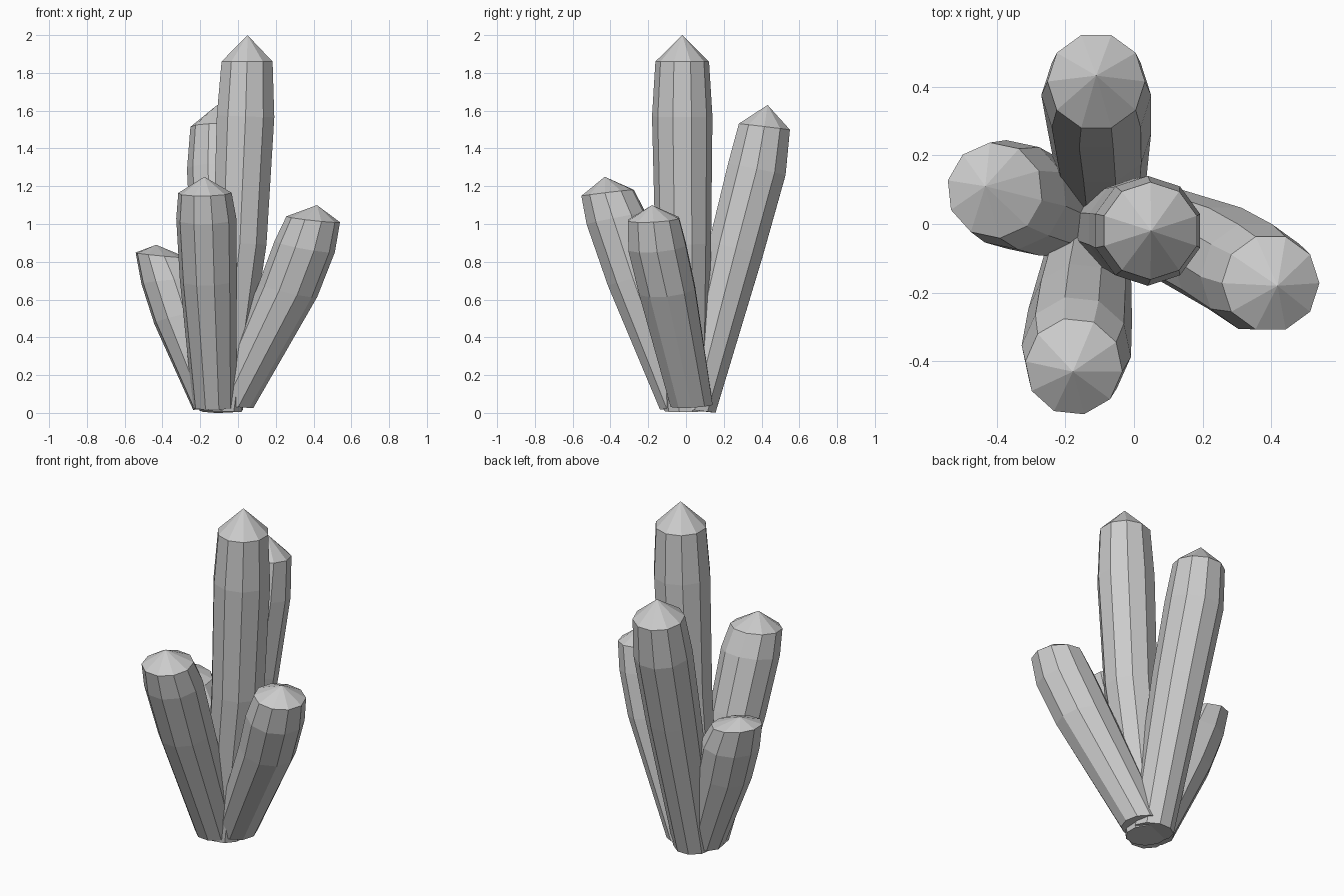
import bpy, bmesh, math

if "Cube" in bpy.data.objects:
    bpy.data.objects.remove(bpy.data.objects["Cube"])

SIDES = 10


def make_stalk(name, rings, apex, phase, drops):
    """Loft ten-sided rings (x, y, z, radius) up to a pointed tip.
    drops = how steeply each ring falls away on the leaning side."""
    bm = bmesh.new()
    lean = math.atan2(apex[1] - rings[0][1], apex[0] - rings[0][0])
    loops = []
    for (x, y, z, r), drop in zip(rings, drops):
        loop = []
        for i in range(SIDES):
            a = math.radians(phase) + 2 * math.pi * i / SIDES
            height = z - drop * r * math.cos(a - lean)
            loop.append(bm.verts.new((x + r * math.cos(a), y + r * math.sin(a), max(height, 0))))
        loops.append(loop)
    tip = bm.verts.new(apex)
    for i in range(SIDES):
        j = (i + 1) % SIDES
        for low, high in zip(loops, loops[1:]):
            bm.faces.new((low[i], low[j], high[j], high[i]))
        bm.faces.new((loops[-1][i], loops[-1][j], tip))
    bm.faces.new(loops[0][::-1])
    bmesh.ops.recalc_face_normals(bm, faces=bm.faces)
    mesh = bpy.data.meshes.new(name)
    bm.to_mesh(mesh)
    bm.free()
    obj = bpy.data.objects.new(name, mesh)
    bpy.context.collection.objects.link(obj)


BENT = (0.12, 0.25, 0.2, 0.12)

# tall central stalk
make_stalk("centre_stalk",
           [(-0.09, 0.0, 0.01, 0.115), (0.01, -0.015, 0.9, 0.148),
            (0.04, -0.02, 1.57, 0.16), (0.048, -0.02, 1.86, 0.142)],
           (0.05, -0.02, 2.0), 18, (0.05, 0.06, 0.03, 0.0))

# stalk leaning to the back
make_stalk("back_stalk",
           [(-0.09, 0.045, 0.014, 0.117), (-0.1, 0.265, 0.87, 0.15),
            (-0.11, 0.375, 1.29, 0.16), (-0.11, 0.415, 1.515, 0.142)],
           (-0.11, 0.432, 1.63), 0, BENT)

# stalk leaning to the front
make_stalk("front_stalk",
           [(-0.125, -0.025, 0.03, 0.115), (-0.157, -0.265, 0.71, 0.152),
            (-0.168, -0.37, 1.03, 0.16), (-0.175, -0.415, 1.165, 0.142)],
           (-0.178, -0.43, 1.25), 30, BENT)

# stalk leaning to the right
make_stalk("right_stalk",
           [(-0.035, 0.03, 0.04, 0.117), (0.265, -0.1, 0.65, 0.155),
            (0.353, -0.153, 0.88, 0.16), (0.398, -0.172, 1.025, 0.142)],
           (0.418, -0.18, 1.1), 0, BENT)

# short stalk leaning to the left
make_stalk("left_stalk",
           [(-0.125, 0.01, 0.03, 0.115), (-0.295, 0.06, 0.51, 0.152),
            (-0.355, 0.085, 0.7, 0.16), (-0.405, 0.098, 0.835, 0.14)],
           (-0.433, 0.11, 0.89), 24, (0.12, 0.25, 0.1, -0.1))
